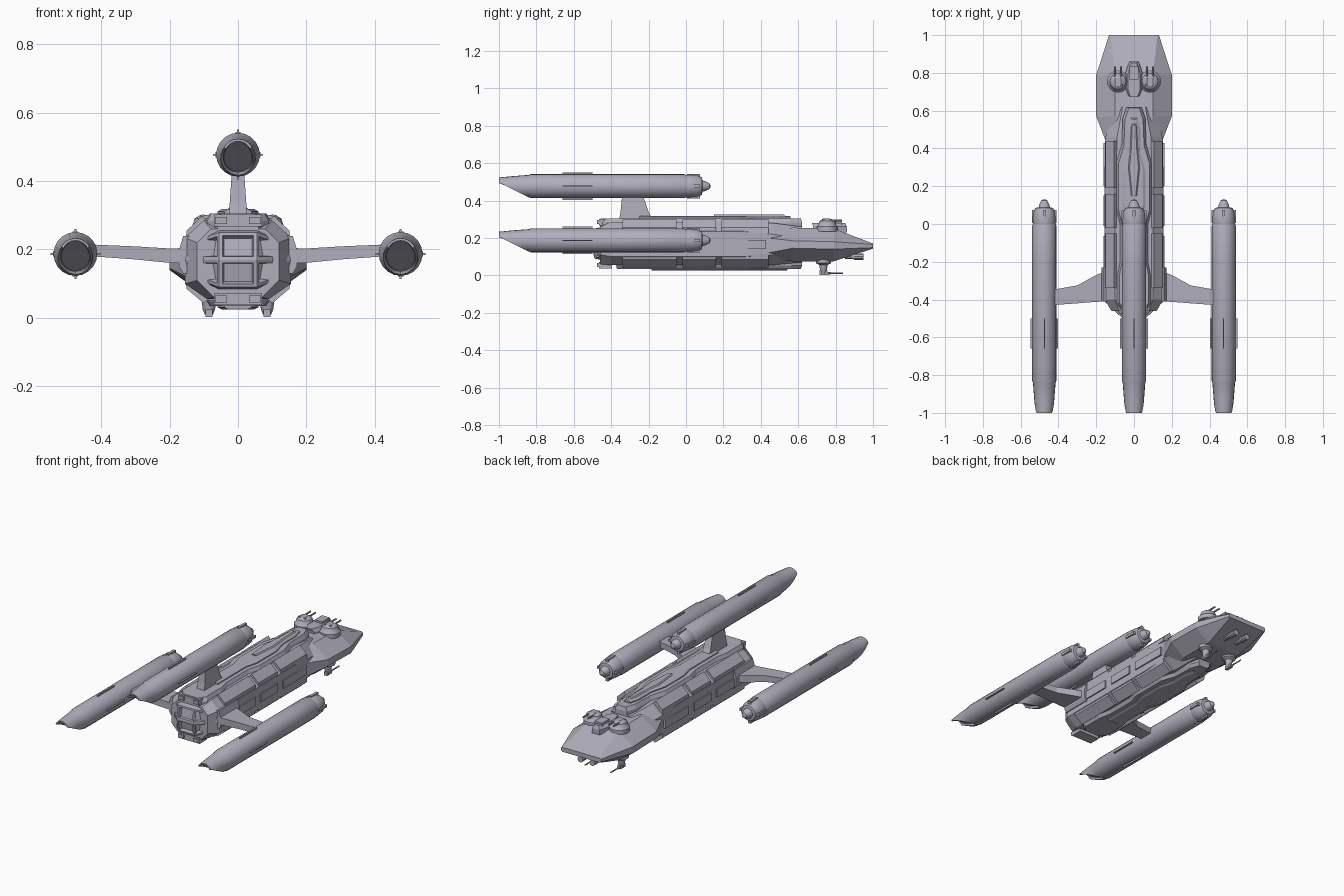
import bpy, bmesh, math
from mathutils import Vector, Matrix

cube = bpy.data.objects.get("Cube")
if cube:
    bpy.data.objects.remove(cube, do_unlink=True)

COLOUR = (0.43, 0.42, 0.5, 1)
grey = bpy.data.materials.new("lavender grey hull")
grey.use_nodes = True
grey.diffuse_color = COLOUR
grey.node_tree.nodes["Principled BSDF"].inputs["Base Color"].default_value = COLOUR


def finish(name, bm, smooth=False):
    bmesh.ops.recalc_face_normals(bm, faces=bm.faces)
    mesh = bpy.data.meshes.new(name)
    bm.to_mesh(mesh)
    bm.free()
    mesh.materials.append(grey)
    ob = bpy.data.objects.new(name, mesh)
    bpy.context.collection.objects.link(ob)
    if smooth:
        bpy.ops.object.select_all(action='DESELECT')
        ob.select_set(True)
        bpy.context.view_layer.objects.active = ob
        bpy.ops.object.shade_smooth_by_angle(angle=math.radians(30))
    return ob


def skin(bm, rings, caps=(True, True)):
    """Join rings of points with quads."""
    rows = [[bm.verts.new(p) for p in r] for r in rings]
    n = len(rows[0])
    for a, b in zip(rows, rows[1:]):
        for i in range(n):
            bm.faces.new((a[i], a[(i + 1) % n], b[(i + 1) % n], b[i]))
    if caps[0]:
        bm.faces.new(rows[0])
    if caps[1]:
        bm.faces.new(rows[-1])


def loft(name, rings):
    bm = bmesh.new()
    skin(bm, rings)
    return finish(name, bm)


def octagon(y, top_w, top, w, side_top, side_low, low, low_w):
    half = [(top_w, top), (w, side_top), (w, side_low), (low_w, low)]
    return [(x, y, z) for x, z in half] + [(-x, y, z) for x, z in reversed(half)]


def deck(name, outline, z0, z1, bevel=0.012):
    """Mirrored plan outline raised from z0 to z1, with a sloped rim."""
    full = outline + [(-x, y) for x, y in reversed(outline)]
    zs = z0 + (z1 - z0) * 0.6
    return loft(name, [[(x, y, z0) for x, y in full],
                       [(x, y, zs) for x, y in full],
                       [(x - math.copysign(bevel, x), y * 0.99, z1) for x, y in full]])


def box(name, centre, size):
    bm = bmesh.new()
    bmesh.ops.create_cube(bm, size=1, matrix=Matrix.Translation(centre) @ Matrix.Diagonal((*size, 1)))
    return finish(name, bm)


def lathe(name, origin, axis, profile, sides=16):
    """Turned part: profile is (radius, distance along axis)."""
    bm = bmesh.new()
    turn = Vector(axis).to_track_quat('Z', 'Y')
    skin(bm, [[Vector(origin) + turn @ Vector((r * math.cos(a), r * math.sin(a), h))
               for a in (math.tau * i / sides for i in range(sides))] for r, h in profile])
    return finish(name, bm, True)


# Main hull and armoured head
loft("main_hull", [octagon(-.46, .08, .26, .12, .22, .11, .06, .07),
                   octagon(-.40, .1, .285, .155, .235, .1, .055, .09),
                   octagon(.30, .1, .285, .155, .235, .1, .055, .09),
                   octagon(.46, .09, .28, .15, .22, .11, .055, .08),
                   octagon(.62, .06, .26, .12, .2, .12, .07, .06)])
loft("head", [octagon(.44, .07, .24, .15, .2, .12, .085, .07),
              octagon(.57, .1, .255, .2, .185, .145, .075, .11),
              octagon(.79, .1, .25, .2, .18, .14, .075, .11),
              octagon(1, .125, .17, .132, .165, .148, .143, .125)])

# Stepped decks above and below
OUTER = [(.04, .62), (.06, .56), (.065, .42), (.095, .32), (.095, .08),
         (.075, 0), (.075, -.2), (.09, -.28), (.09, -.42), (.06, -.46)]
INNER = [(.02, .56), (.035, .5), (.035, .38), (.06, .28), (.06, .1), (.04, .02), (.04, -.25)]
deck("upper_deck", OUTER, .25, .305)
deck("upper_spine", INNER, .3, .318)
deck("upper_ridge", [(.015, .53), (.02, .4), (.03, .3), (.015, .15)], .31, .324, .006)
deck("lower_deck", [(x, y * .92 + .05) for x, y in OUTER], .08, .035)
deck("lower_keel", [(x, y * .9 + .04) for x, y in INNER], .04, .025)

# Armour strakes and side blocks
for side, s in (("left", 1), ("right", -1)):
    for i, (y0, y1) in enumerate(((-.34, -.05), (-.02, .16), (.19, .44))):
        loft(f"{side}_upper_strake_{i}", [[(s * x, y, z) for x, z in
             ((.085, .275), (.105, .298), (.15, .255), (.154, .225))] for y in (y0, y1)])
        loft(f"{side}_lower_strake_{i}", [[(s * x, y, z) for x, z in
             ((.08, .06), (.1, .043), (.15, .085), (.154, .115))] for y in (y0, y1)])
        box(f"{side}_side_block_{i}", (s * .153, (y0 + y1) / 2, .165), (.018, (y1 - y0) * .9, .05))
    loft(f"{side}_stern_shoulder", [[(s * x, y, z) for x, z in
         ((.1, .2), (.1, .24), (.16, .24), (.172, .2), (.172, .15), (.16, .13), (.1, .13))]
         for y in (-.41, -.23)])

# Stern block with recessed engine panels
bm = bmesh.new()
cols = [(-.155, -.41), (-.055, -.505), (.055, -.505), (.155, -.41)]
grid = [[bm.verts.new((x, y + (0 if zi == 1 else .015),
         .17 + (1 - zi) * (.08 if abs(x) < .1 else .045))) for x, y in cols] for zi in range(3)]
panels = [bm.faces.new((grid[r][c], grid[r][c + 1], grid[r + 1][c + 1], grid[r + 1][c]))
          for r in range(2) for c in range(3)]
bmesh.ops.recalc_face_normals(bm, faces=panels)
if panels[1].normal.y > 0:
    bmesh.ops.reverse_faces(bm, faces=panels)
rim = [e for e in bm.edges if e.is_boundary]
ext = bmesh.ops.extrude_edge_only(bm, edges=rim)["geom"]
for v in (g for g in ext if isinstance(g, bmesh.types.BMVert)):
    v.co.y = -.37
    v.co.z = .17 + (v.co.z - .17) * 1.3
bmesh.ops.inset_individual(bm, faces=panels, thickness=.014)
bmesh.ops.inset_individual(bm, faces=panels, thickness=.006, depth=-.018)
finish("stern_engine_block", bm)
for z, n in ((.285, "upper"), (.055, "lower")):
    box(f"{n}_stern_step", (0, -.43, z), (.14, .07, .035))
    for x in (-.05, .05):
        box(f"{n}_stern_vent", (x, -.465, z), (.035, .02, .02))


def nacelle(name, x, z):
    # Tube with a scooped aft opening
    bm = bmesh.new()
    stations = [(-1, .046), (-.93, .053), (-.84, .06), (-.83, .064), (-.2, .064), (-.01, .064),
                (0, .06), (.01, .062), (.06, .058), (.085, .046), (.088, .03), (.105, .026),
                (.125, .016), (.13, .006)]
    skin(bm, [[(r * math.cos(a), y, r * math.sin(a)) for a in
               (math.tau * i / 20 for i in range(20))] for y, r in stations], (False, True))
    bmesh.ops.bisect_plane(bm, geom=bm.verts[:] + bm.edges[:] + bm.faces[:], plane_co=(0, -1, .02),
                           plane_no=(0, -.08, -.16), clear_outer=True)
    lip = [e for e in bm.edges if e.is_boundary]
    for scale, push in ((.85, 0), (.96, .03)):
        new = bmesh.ops.extrude_edge_only(bm, edges=lip)["geom"]
        for v in (g for g in new if isinstance(g, bmesh.types.BMVert)):
            v.co.x *= scale
            v.co.z *= scale
            v.co.y += push
        lip = [g for g in new if isinstance(g, bmesh.types.BMEdge)]
    bmesh.ops.holes_fill(bm, edges=lip)
    bmesh.ops.translate(bm, verts=bm.verts, vec=(x, 0, z))
    finish(name, bm, True)
    # Intake blocks and thin fins around the tube
    for k in range(4):
        dx, dz = round(math.cos(k * math.pi / 2)), round(math.sin(k * math.pi / 2))
        for part, y, length, r, wide in (("intake", .04, .07, .056, .016), ("fin", -.58, .16, .063, .005)):
            size = (.02 if dx else wide, length, .02 if dz else wide)
            box(f"{name}_{part}_{k}", (x + dx * r, y, z + dz * r), size)


nacelle("left_nacelle", .475, .187)
nacelle("right_nacelle", -.475, .187)
nacelle("top_nacelle", 0, .477)

# Swept pylons
for side, s in (("left", 1), ("right", -1)):
    loft(f"{side}_pylon", [[(s * x, aft, z - t), (s * x, aft, z + t), (s * x, fore, z + t), (s * x, fore, z - t)]
         for x, aft, fore, z, t in ((.12, -.41, -.24, .18, .022), (.2, -.412, -.27, .182, .021),
                                    (.3, -.42, -.325, .19, .019), (.44, -.43, -.35, .198, .017))])
loft("top_pylon", [[(-w, aft, z), (w, aft, z), (w, fore, z), (-w, fore, z)]
     for z, w, aft, fore in ((.28, .027, -.36, -.17), (.34, .024, -.35, -.2), (.44, .017, -.34, -.235))])

# Bridge and gun turrets
deck("bridge", [(.025, .86), (.045, .8), (.045, .72), (.03, .68)], .23, .28)
box("bridge_cabin", (0, .8, .28), (.05, .07, .022))
for side, s in (("left", 1), ("right", -1)):
    x = s * .085
    lathe(f"{side}_upper_turret", (x, .755, .235), (0, 0, 1),
          [(.058, 0), (.058, .025), (.048, .035), (.042, .055), (.025, .066)])
    for dx in (-.016, .016):
        lathe(f"{side}_upper_gun", (x + dx, .73, .294), (0, 1, 0), [(.009, 0), (.009, .04), (.005, .045), (.005, .105)], 8)
    lathe(f"{side}_lower_turret", (x, .735, .085), (0, 0, -1),
          [(.04, 0), (.04, .02), (.022, .03), (.018, .06), (.012, .075)], 12)
    box(f"{side}_lower_gun_mount", (x, .735, .014), (.02, .045, .022))
    lathe(f"{side}_lower_gun", (x, .74, .012), (0, 1, 0), [(.007, 0), (.007, .03), (.004, .035), (.004, .1)], 8)
    lathe(f"{side}_bow_gun", (s * .04, .85, .1), (0, 1, 0), [(.012, 0), (.012, .04), (.018, .05), (.018, .1)], 10)
    box(f"{side}_bow_gun_mount", (s * .04, .875, .115), (.02, .04, .03))
